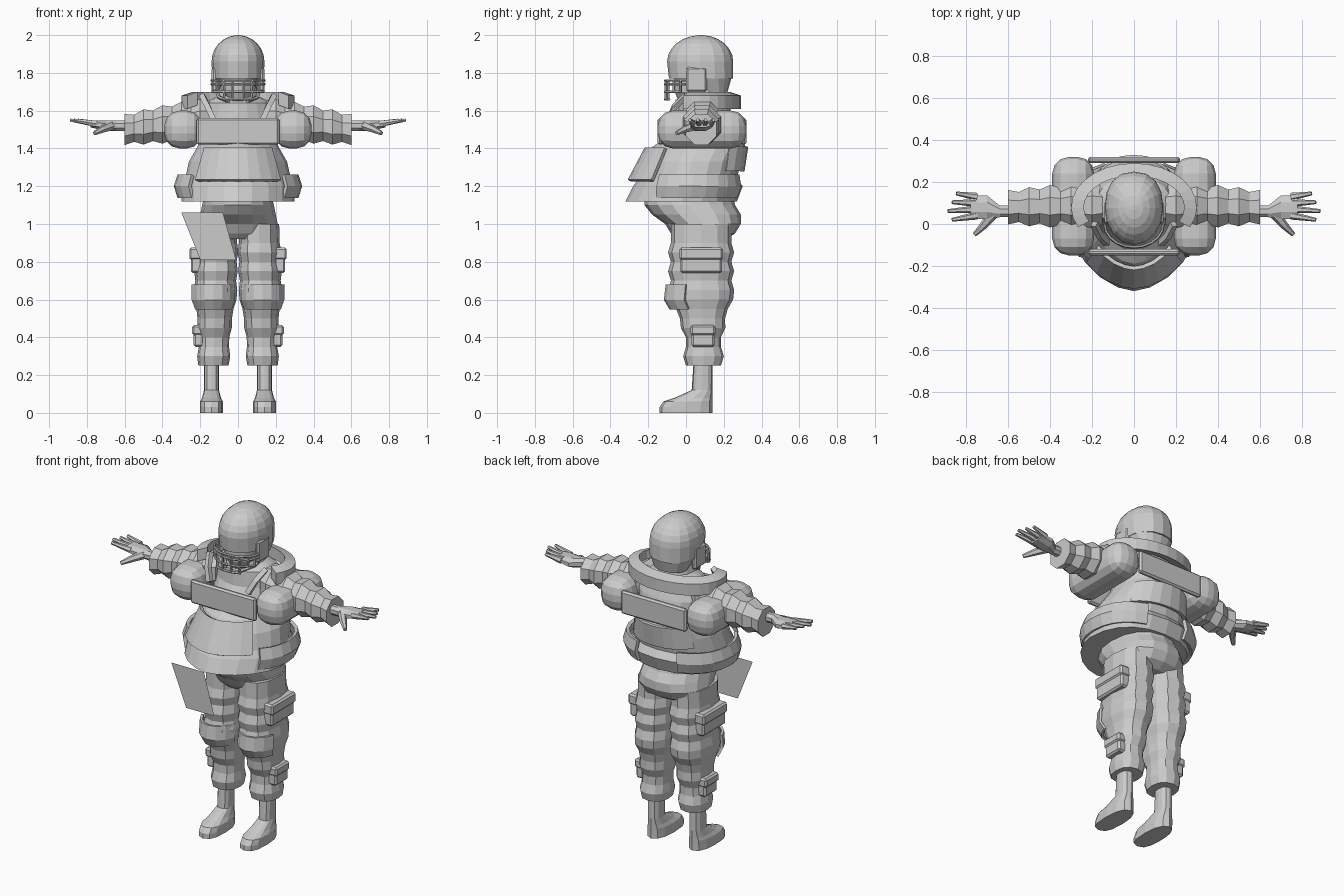
import bpy, bmesh
from math import cos, sin, pi, copysign
from mathutils import Vector

cube = bpy.data.objects.get("Cube")
if cube:
    bpy.data.objects.remove(cube)

colour = (.6, .6, .6, 1)
grey = bpy.data.materials.new("light grey")
grey.use_nodes = True
grey.diffuse_color = colour
grey.node_tree.nodes["Principled BSDF"].inputs["Base Color"].default_value = colour

SIDES = {"left": 1, "right": -1}


def finish(name, bm, side):
    """Turn a bmesh into an object, flipped in x for the right side."""
    for vert in bm.verts:
        vert.co.x *= side
    bmesh.ops.recalc_face_normals(bm, faces=bm.faces)
    mesh = bpy.data.meshes.new(name)
    bm.to_mesh(mesh)
    bm.free()
    mesh.materials.append(grey)
    obj = bpy.data.objects.new(name, mesh)
    bpy.context.collection.objects.link(obj)
    return obj


def loft(name, rings, side=1, solid=True):
    """Skin a list of point rings; solid ones are closed and capped."""
    bm = bmesh.new()
    rows = [[bm.verts.new(point) for point in ring] for ring in rings]
    count = len(rows[0])
    for lower, upper in zip(rows, rows[1:]):
        for i in range(count if solid else count - 1):
            j = (i + 1) % count
            bm.faces.new((lower[i], lower[j], upper[j], upper[i]))
    if solid:
        bm.faces.new(rows[0])
        bm.faces.new(rows[-1])
    return finish(name, bm, side)


def bend(value, power):
    return copysign(abs(value) ** (2 / power), value)


def level(z, width, front, back, centre=0, sides=16, square=2, start=0, sweep=2):
    """Level outline, or arc of one; angles are in half turns."""
    points = []
    for i in range(sides if sweep == 2 else sides + 1):
        angle = pi * (start + sweep * i / sides)
        power = square if sin(angle) < 0 else 2.3
        points.append((centre + width * bend(cos(angle), power),
                       (front + back) / 2 + (back - front) / 2 * bend(sin(angle), power), z))
    return points


def across(x, y, z, depth, height, sides=8):
    """Upright ring facing along x."""
    angles = [2 * pi * (i + .5) / sides for i in range(sides)]
    return [(x, y + depth * cos(a), z + height * sin(a)) for a in angles]


def plate(name, levels, thickness, side=1, **arc):
    """Curved padded plate following part of a level outline."""
    obj = loft(name, [level(*row, **arc) for row in levels], side, solid=False)
    solidify = obj.modifiers.new("thickness", 'SOLIDIFY')
    solidify.thickness = thickness
    solidify.offset = 0


def box(name, low, high, bevel, side=1, segments=1):
    bm = bmesh.new()
    bmesh.ops.create_cube(bm, size=1)
    for vert in bm.verts:
        vert.co = [(a + b) / 2 + c * (b - a) for c, a, b in zip(vert.co, low, high)]
    bmesh.ops.bevel(bm, geom=bm.edges[:], offset=bevel, segments=segments, profile=.5, affect='EDGES')
    finish(name, bm, side)


def tube(name, path, start_radius, end_radius, side=1, sides=6):
    """Tapered tube along a path."""
    path = [Vector(point) for point in path]
    last = len(path) - 1
    rings = []
    for i, point in enumerate(path):
        along = (path[min(i + 1, last)] - path[max(i - 1, 0)]).normalized()
        out = along.cross((0, 0, 1) if abs(along.z) < .9 else (1, 0, 0)).normalized()
        up = along.cross(out)
        radius = start_radius + (end_radius - start_radius) * i / last
        angles = [2 * pi * k / sides for k in range(sides)]
        rings.append([point + radius * (out * cos(a) + up * sin(a)) for a in angles])
    loft(name, rings, side)


def clamp(value):
    return max(0, min(1, value))


# jacket with a pointed hem, and its padded panels
jacket = [(1.12, .3, -.32, .27), (1.2, .3, -.28, .3), (1.24, .28, -.25, .27), (1.33, .26, -.23, .29),
          (1.4, .22, -.19, .32), (1.44, .2, -.13, .3), (1.55, .21, -.05, .26), (1.64, .18, -.04, .22),
          (1.68, .1, 0, .18)]
loft("jacket", [level(*row, sides=20, square=1.7) for row in jacket])
plate("belly_panel", [(1.23, .28, -.3, .25), (1.4, .22, -.21, .25)], .02,
      square=1.8, sides=8, start=1.2, sweep=.6)
plate("back_yoke", [(1.28, .24, -.2, .3), (1.41, .21, -.2, .32)], .02, sides=8, start=.2, sweep=.6)
for tag, side in SIDES.items():
    flap = [(1.14, .31, -.25, .28), (1.2, .33, -.25, .3), (1.26, .31, -.23, .29)]
    plate(tag + "_belt_flap", flap, .02, side, sides=8, start=-.22, sweep=.6)

# inflated float around the chest
box("float_front_bar", (-.22, -.15, 1.42), (.22, -.12, 1.56), .01)
box("float_back_bar", (-.22, .29, 1.42), (.22, .32, 1.56), .01)
for tag, side in SIDES.items():
    box(tag + "_float", (.19, -.15, 1.4), (.39, .32, 1.6), .08, side, segments=3)

# horseshoe collar and chest straps
section = [(.24, 1.63), (.3, 1.61), (.3, 1.68), (.24, 1.7)]
collar = []
for i in range(19):
    angle = pi * (1.3 * i / 18 - .15)
    collar.append([(r * cos(angle), .08 + (r - .09) * sin(angle), z) for r, z in section])
loft("collar", collar)
for tag, side in SIDES.items():
    tube(tag + "_strap", [(.19, 0, 1.68), (.16, -.06, 1.62), (.13, -.09, 1.55)], .02, .02, side, sides=4)

# neck, face and helmet
loft("neck", [level(1.6, .13, -.04, .2), level(1.75, .09, 0, .18)])
loft("face", [level(1.65, .05, -.04, .15), level(1.7, .09, -.06, .15), level(1.8, .1, -.06, .15)])
helmet = [level(1.7, .1, .06, .22), level(1.77, .13, 0, .24), level(1.77, .137, -.09, .25)]
for i in range(7):
    angle = pi / 2 * i / 6.3
    spread = cos(angle)
    helmet.append(level(1.86 + .14 * sin(angle), .14 * spread, .08 - .18 * spread, .08 + .17 * spread))
loft("helmet", helmet)
for tag, side in SIDES.items():
    box(tag + "_ear_guard", (.11, 0, 1.7), (.14, .11, 1.83), .01, side)
    tube(tag + "_chin_strap", [(.12, .06, 1.72), (.1, .02, 1.67), (.05, -.05, 1.65)], .01, .01, side)


# face cage made of bent bars
def cage_point(turn, z):
    """Point on the cage; turn is 0 in the middle and 1 at the left ear."""
    return (.14 * sin(turn * pi / 2), -.11 * cos(turn * pi / 2), z)


for name, z, reach in (("brow", 1.76, 1), ("upper", 1.74, 1), ("lower", 1.7, .85), ("chin", 1.66, .4)):
    tube(name + "_cage_bar", [cage_point(reach * i / 5, z) for i in range(-5, 6)], .007, .007)
for tag, side in SIDES.items():
    for name, turn, low in (("inner", .13, 1.66), ("middle", .35, 1.66), ("outer", .6, 1.7), ("end", .83, 1.7)):
        tube(f"{tag}_{name}_cage_post", [cage_point(turn, low), cage_point(turn, 1.76)], .007, .007, side)

# puffed sleeves and open hands
sleeve = []
for i in range(10):
    t = i / 9
    radius = .11 - .03 * t * t - .009 * (-1) ** i
    sleeve.append(across(.15 + .45 * t, .09 - .01 * t, 1.56 - .06 * t, radius, radius))
palm = [(.58, .06, 1.52, .03, .03), (.64, .06, 1.52, .03, .03), (.7, .08, 1.52, .06, .03), (.78, .08, 1.53, .06, .02)]
for tag, side in SIDES.items():
    loft(tag + "_sleeve", sleeve, side)
    loft(tag + "_palm", [across(*row) for row in palm], side)
    for k, finger in enumerate(("index", "middle", "ring", "little")):
        root = Vector((.75, .04 + .03 * k, 1.53))
        tip = Vector((.888 - .02 * abs(k - 1), .02 + .042 * k, 1.55))
        tube(f"{tag}_{finger}_finger", [root, (root + tip) / 2, tip], .019, .009, side)
    tube(tag + "_thumb", [(.67, .05, 1.52), (.72, -.01, 1.5), (.76, -.05, 1.48)], .026, .011, side)

# hips
hips = [(1.14, .18, -.22, .25), (1.1, .19, -.22, .26), (1.05, .2, -.18, .29), (1, .21, -.11, .29),
        (.95, .2, -.08, .26), (.92, .15, -.05, .21)]
loft("hips", [level(*row) for row in hips])

# trouser legs that narrow below the knee, with raised folds and a cuff
folds = (3, 5, 7, 8, 11, 14)
trousers = []
for i in range(16):
    z = 1 - .05 * i
    drop = clamp((.62 - z) / .2)
    puff = .015 if i in folds else 0
    trousers.append(level(z, .108 - .028 * drop + puff / 2, -.08 + .08 * drop - puff,
                          .24 - .055 * drop + puff, .11 + .02 * i / 15, sides=12, square=2.4))
boot = [(.27, .04, .04, .14), (.12, .04, .03, .14), (.08, .05, -.06, .14),
        (.06, .06, -.12, .14), (.03, .06, -.14, .14), (0, .06, -.14, .14)]
knee = [(.55, .1, -.08, .25), (.6, .12, -.11, .25), (.68, .12, -.1, .25)]

# pads, pockets and boots
for tag, side in SIDES.items():
    loft(tag + "_trouser_leg", trousers, side)
    plate(tag + "_knee_pad", knee, .015, side, centre=.13, sides=6, start=1.14, sweep=.72)
    for name, low, high, lip in (("thigh", (.19, -.03, .74), (.25, .19, .87), .06),
                                 ("calf", (.18, .03, .35), (.235, .15, .46), .05)):
        box(f"{tag}_{name}_pocket", low, high, .01, side)
        grow = Vector((.008, .005, .005))
        flap_low = Vector(low) - grow
        flap_low.z = high[2] - lip
        box(f"{tag}_{name}_pocket_flap", flap_low, Vector(high) + grow, .01, side)
    loft(tag + "_boot", [level(*row, centre=.14, sides=12, square=2.8) for row in boot], side)

# loose panel hanging before the right thigh
panel = [[(-.3, -.215, 1.06), (-.08, -.215, 1.06)], [(-.2, -.215, .81), (-.01, -.215, .81)]]
loft("hanging_panel", panel, solid=False)
